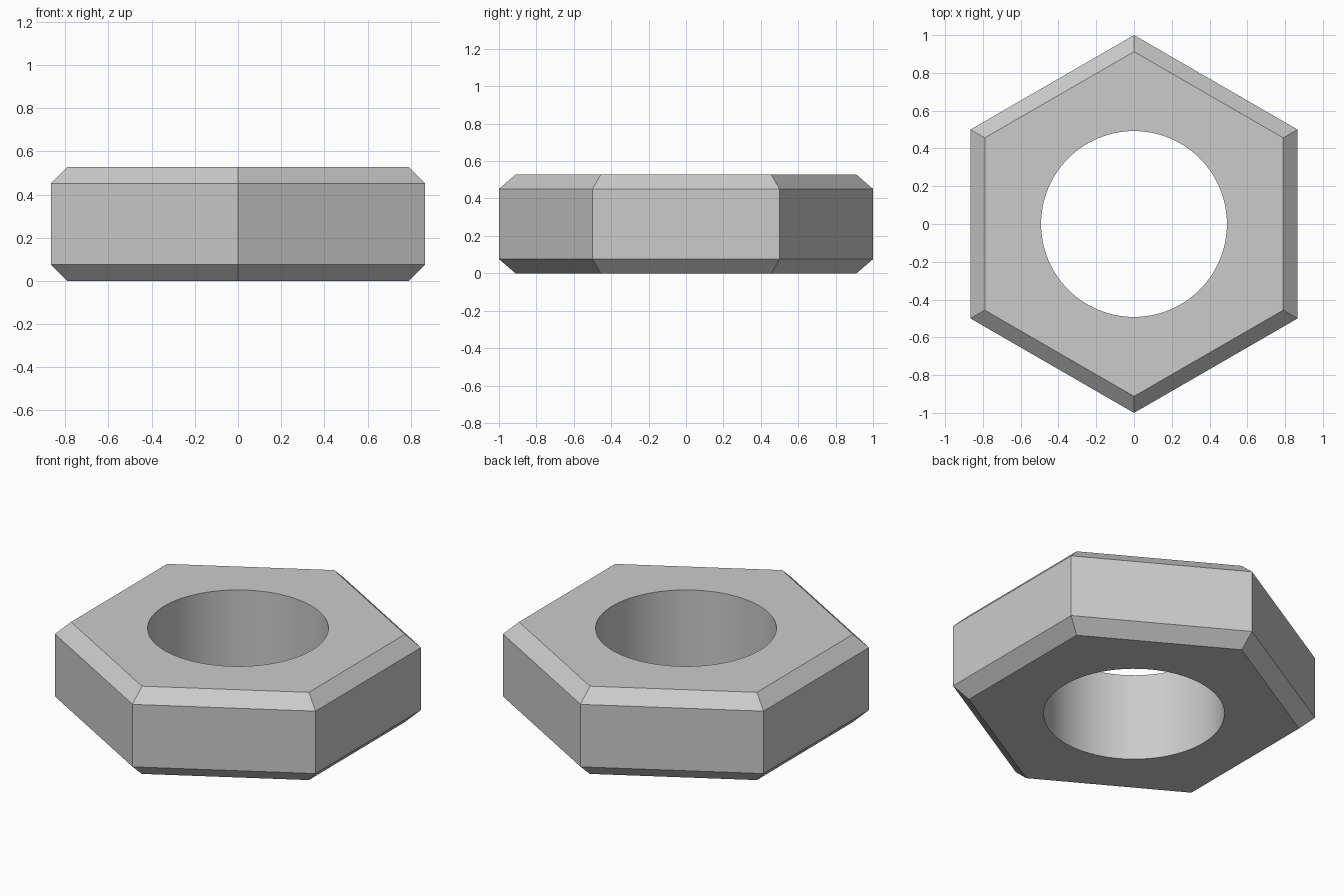
import bpy
import bmesh
import math

SIDES = 6
STEPS = 16                    # bore segments per hexagon side
HEIGHT, CHAMFER = 0.527, 0.076
OUTER, BORE = 1.0, 0.492
CAP = OUTER - CHAMFER / math.cos(math.pi / SIDES)

cube = bpy.data.objects.get("Cube")
if cube:
    bpy.data.objects.remove(cube, do_unlink=True)


def ring(bm, count, radius, z):
    """Ring of vertices whose first one sits on a hexagon corner."""
    start = math.pi / 6
    angles = [start + math.tau * i / count for i in range(count)]
    return [bm.verts.new((radius * math.cos(a), radius * math.sin(a), z)) for a in angles]


def bridge(bm, low, high):
    n = len(low)
    for i in range(n):
        j = (i + 1) % n
        bm.faces.new((low[i], low[j], high[j], high[i]))


bm = bmesh.new()

# Chamfered hexagonal outside
profile = [(CAP, 0), (OUTER, CHAMFER), (OUTER, HEIGHT - CHAMFER), (CAP, HEIGHT)]
hexes = [ring(bm, SIDES, r, z) for r, z in profile]
for low, high in zip(hexes, hexes[1:]):
    bridge(bm, low, high)

# Round bore through the middle
bores = [ring(bm, SIDES * STEPS, BORE, z) for z in (0, HEIGHT)]
bridge(bm, bores[1], bores[0])

# Flat end faces, one sector per hexagon side
for hexagon, bore in ((hexes[0], bores[0]), (hexes[-1], bores[1])):
    for i in range(SIDES):
        arc = [bore[(i * STEPS + k) % len(bore)] for k in range(STEPS + 1)]
        bm.faces.new([hexagon[(i + 1) % SIDES], hexagon[i]] + arc)

bmesh.ops.recalc_face_normals(bm, faces=bm.faces)
mesh = bpy.data.meshes.new("hex_nut")
bm.to_mesh(mesh)
bm.free()

nut = bpy.data.objects.new("hex_nut", mesh)
bpy.context.collection.objects.link(nut)

# Plain grey metal
grey = (0.6, 0.6, 0.6, 1)
metal = bpy.data.materials.new("grey_metal")
metal.use_nodes = True
metal.diffuse_color = grey
shader = next(n for n in metal.node_tree.nodes if n.type == "BSDF_PRINCIPLED")
shader.inputs["Base Color"].default_value = grey
mesh.materials.append(metal)

# Smooth bore, crisp hexagon edges
bpy.ops.object.select_all(action="DESELECT")
nut.select_set(True)
bpy.context.view_layer.objects.active = nut
bpy.ops.object.shade_smooth_by_angle(angle=math.radians(30))
